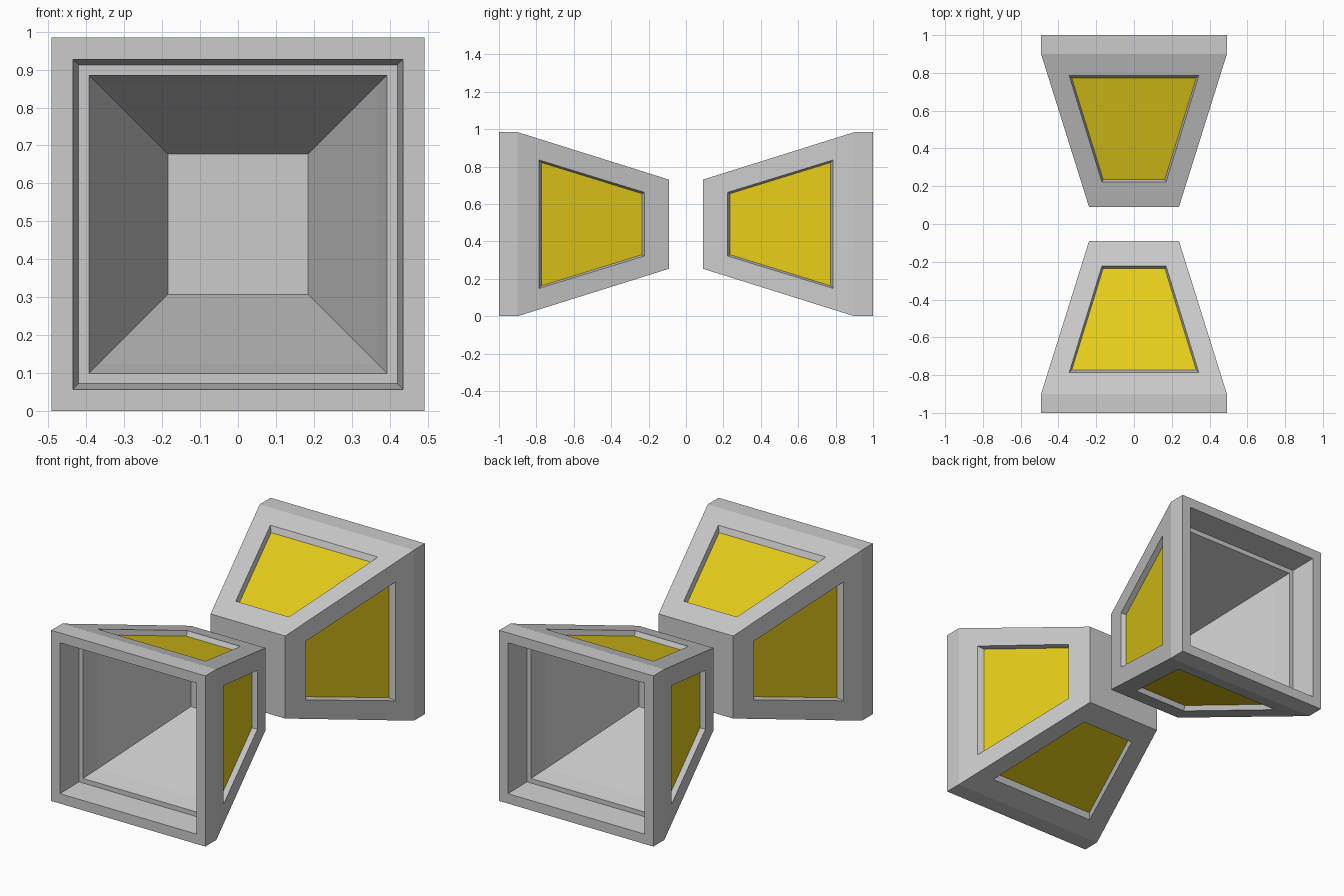
import bpy, bmesh
from mathutils import Matrix, Vector
from math import pi

if "Cube" in bpy.data.objects:
    bpy.data.objects.remove(bpy.data.objects["Cube"])

CZ = 0.492                       # height of the centre axis
R0, R1, Y0, Y1 = 0.492, 0.238, 0.90, 0.09   # wide and narrow ends of the taper

yellow = bpy.data.materials.new("yellow")
yellow.diffuse_color = (0.80, 0.62, 0.01, 1)
yellow.use_nodes = True
yellow.node_tree.nodes["Principled BSDF"].inputs["Base Color"].default_value = yellow.diffuse_color


def surf(y):
    """Distance of the sloping outer wall from the axis."""
    return R1 + (y - Y1) * (R0 - R1) / (Y0 - Y1)


def trapezoid(w0, y0, w1, y1, drop=0.0):
    """Four points on the top sloping wall, sunk by drop."""
    return [Vector((x, y, surf(y) - drop))
            for x, y in ((-w0, y0), (w0, y0), (w1, y1), (-w1, y1))]


def square(r, y):
    return [Vector((x * r, y, z * r)) for x, z in ((-1, -1), (1, -1), (1, 1), (-1, 1))]


def bridge(a, b):
    return [[a[i], a[(i + 1) % 4], b[(i + 1) % 4], b[i]] for i in range(4)]


def make_object(name, polys, sign, material=None):
    bm = bmesh.new()
    for p in polys:
        bm.faces.new([bm.verts.new((v.x, v.y * sign, v.z + CZ)) for v in p])
    bmesh.ops.remove_doubles(bm, verts=bm.verts, dist=1e-4)
    bmesh.ops.recalc_face_normals(bm, faces=bm.faces)
    if material:                 # open panels: turn every face outward
        for f in bm.faces:
            c = f.calc_center_median()
            if f.normal.dot(Vector((c.x, 0, c.z - CZ))) < 0:
                f.normal_flip()
    mesh = bpy.data.meshes.new(name)
    bm.to_mesh(mesh)
    bm.free()
    if material:
        mesh.materials.append(material)
    bpy.context.collection.objects.link(bpy.data.objects.new(name, mesh))


# Stepped rim and hollow interior, from the outer rim corner to the inner floor
profile = [(R0, Y0), (R0, 1.0), (0.435, 1.0), (0.42, 0.85), (0.393, 0.85),
           (0.368, 0.75), (0.185, 0.165)]
rings = [square(r, y) for r, y in profile]
shell = [q for a, b in zip(rings, rings[1:]) for q in bridge(a, b)]
shell += [rings[-1], square(R1, Y1)]

# Sloping outer walls with a sunken panel on each of the four sides
wall = trapezoid(R0, Y0, R1, Y1)
recess = trapezoid(0.343, 0.785, 0.170, 0.222)
floor = trapezoid(0.329, 0.772, 0.163, 0.235, 0.03)
panels = []
for k in range(4):
    rot = Matrix.Rotation(k * pi / 2, 3, 'Y')
    shell += [[rot @ v for v in q] for q in bridge(wall, recess) + bridge(recess, floor)]
    panels.append([rot @ v for v in floor])

for name, sign in (("front", -1), ("back", 1)):
    make_object(name + "_housing", shell, sign)
    make_object(name + "_panels", panels, sign, yellow)
